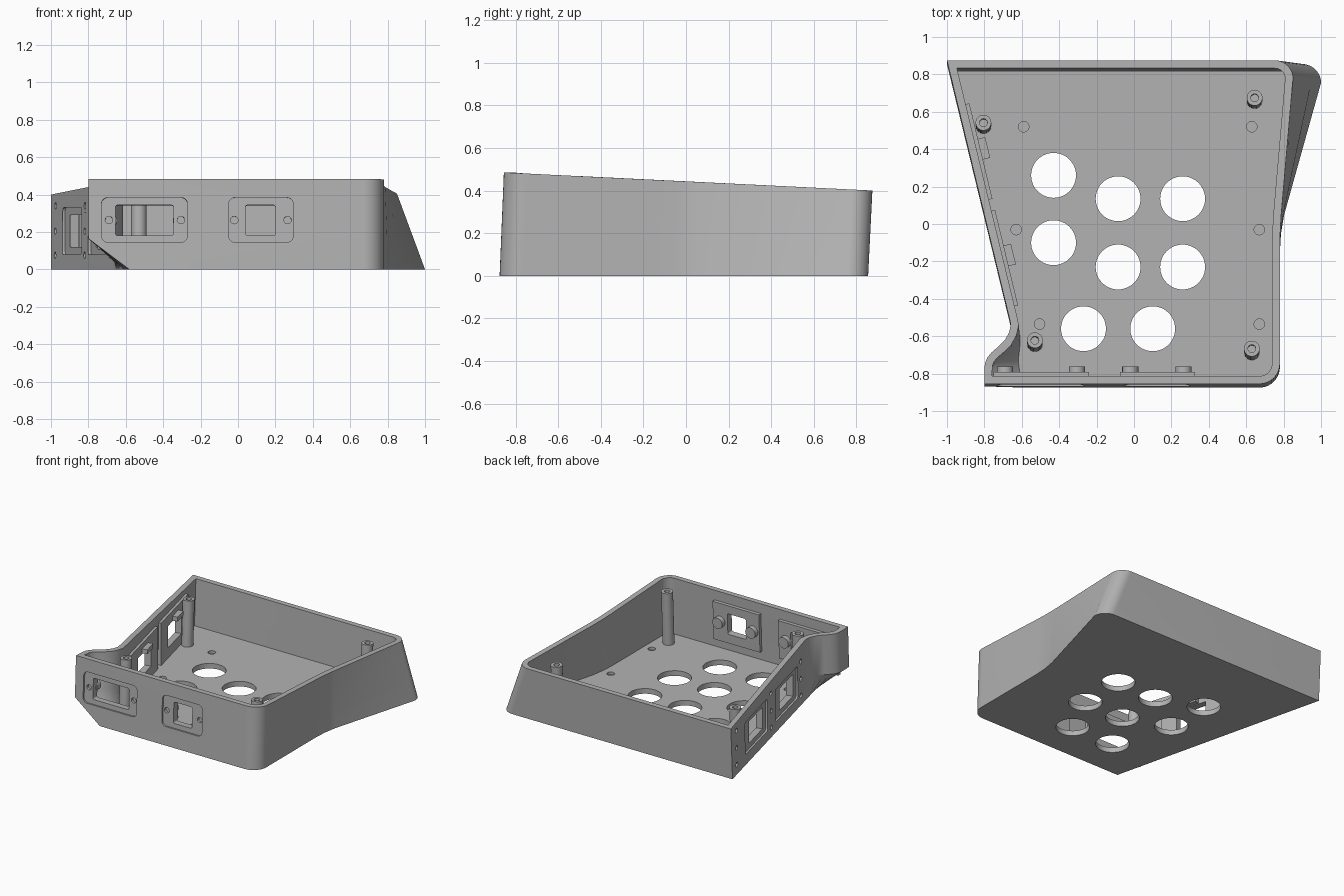
import bpy, bmesh, math
from mathutils import Matrix, Vector

if "Cube" in bpy.data.objects:
    bpy.data.objects.remove(bpy.data.objects["Cube"], do_unlink=True)

grey = bpy.data.materials.new("plain grey")
grey.use_nodes = True
grey.diffuse_color = (0.45, 0.45, 0.45, 1)
grey.node_tree.nodes["Principled BSDF"].inputs["Base Color"].default_value = grey.diffuse_color

TILT = Matrix.Rotation(-0.046, 4, 'X')
WALL, FLOOR, BULGE = 0.042, 0.04, 0.34


def finish(name, bm, matrix=Matrix()):
    bmesh.ops.recalc_face_normals(bm, faces=bm.faces)
    mesh = bpy.data.meshes.new(name)
    bm.transform(matrix)
    bm.to_mesh(mesh)
    bm.free()
    mesh.materials.append(grey)
    obj = bpy.data.objects.new(name, mesh)
    bpy.context.collection.objects.link(obj)
    return obj


def slab(name, frame, u, z, v, radius=0):
    """Box in a wall frame: u along the wall, v inward, z up."""
    bm = bmesh.new()
    bmesh.ops.create_cube(bm, size=1)
    for p in bm.verts:
        p.co = [(a + b) / 2 + c * (b - a) for c, (a, b) in zip(p.co, (u, v, z))]
    if radius:
        edges = [e for e in bm.edges if abs(e.verts[0].co.y - e.verts[1].co.y) > 1e-4]
        bmesh.ops.bevel(bm, geom=edges, offset=radius, segments=5, profile=0.5, affect='EDGES')
    return finish(name, bm, frame)


def rod(name, frame, radius, low, high, segments=32):
    """Cylinder along the local z of its frame."""
    bm = bmesh.new()
    bmesh.ops.create_cone(bm, cap_ends=True, segments=segments, radius1=radius, radius2=radius,
                          depth=high - low, matrix=Matrix.Translation((0, 0, (low + high) / 2)))
    return finish(name, bm, frame)


def wall_rod(name, frame, u, z, radius, low, high):
    spin = Matrix.Translation((u, 0, z)) @ Matrix.Rotation(-math.pi / 2, 4, 'X')
    return rod(name, frame @ spin, radius, low, high, 20)


def carve(target, cutters):
    for cutter in cutters:
        mod = target.modifiers.new("cut", 'BOOLEAN')
        mod.operation, mod.solver, mod.object = 'DIFFERENCE', 'EXACT', cutter
    bpy.context.view_layer.update()
    graph = bpy.context.evaluated_depsgraph_get()
    mesh = bpy.data.meshes.new_from_object(target.evaluated_get(graph))
    target.modifiers.clear()
    target.data = mesh


# --- Shell outline: (bottom x, bottom y, top x, top y, belongs to side bulge)
def left_x(y):
    return -1 + 0.241 * (0.865 - y)


def arc(cx, cy, r, start):
    return [(cx + r * math.cos(a), cy + r * math.sin(a))
            for a in (math.radians(start + 90 * i / 10) for i in range(11))]


outline = [(-1, 0.855, -1, 0.875, False)]
bulge = [(-0.667, -0.5), (-0.659, -0.54), (-0.668, -0.58), (-0.69, -0.62), (-0.725, -0.655),
         (-0.76, -0.685), (-0.785, -0.715), (-0.797, -0.745), (-0.8, -0.78), (-0.8, -0.855)]
for x, y in bulge:
    outline.append((left_x(y - 0.02), y - 0.02, x, y, True))
outline += [(x, y - 0.02, x, y, False) for x, y in arc(0.67, -0.745, 0.11, -90)]
outline += [(0.78, -0.15, 0.78, -0.13, False), (0.786, -0.05, 0.782, -0.04, False),
            (0.803, 0.05, 0.787, 0.05, False)]
for (bx, by), (tx, ty) in zip(arc(0.9, 0.755, 0.1, 0), arc(0.752, 0.777, 0.098, 0)):
    outline.append((bx, by, tx, ty, False))


def top_z(y):
    return 0.443 - 0.049 * y


def ring(f, inset=0, level=None):
    pts = []
    for bx, by, tx, ty, is_bulge in outline:
        g = min(f / BULGE, 1) if is_bulge else f
        pts.append(Vector((bx + (tx - bx) * g, by + (ty - by) * f)))
    out = []
    for i, p in enumerate(pts):
        a = (p - pts[i - 1]).normalized()
        b = (pts[(i + 1) % len(pts)] - p).normalized()
        n1, n2 = Vector((-a.y, a.x)), Vector((-b.y, b.x))
        q = p + (n1 + n2) * (inset / (1 + n1.dot(n2)))
        out.append((q.x, q.y, f * top_z(p.y) if level is None else level))
    return out


bm = bmesh.new()
rings = [ring(0), ring(BULGE), ring(1), ring(1, WALL), ring(BULGE + 0.05, WALL), ring(0.09, WALL, FLOOR)]
loops = [[bm.verts.new(p) for p in r] for r in rings]
for lo, hi in zip(loops, loops[1:]):
    for i in range(len(lo)):
        j = (i + 1) % len(lo)
        bm.faces.new((lo[i], lo[j], hi[j], hi[i]))
bm.faces.new(loops[0])
bm.faces.new(loops[-1])
shell = finish("case_shell", bm)

# --- Floor vents and shallow floor dimples
cutters, parts = [], []
for x, y in [(-0.43, 0.26), (-0.43, -0.1), (-0.085, 0.135), (-0.085, -0.23),
             (0.26, 0.135), (0.26, -0.23), (-0.27, -0.56), (0.1, -0.56)]:
    cutters.append(rod("vent_cutter", Matrix.Translation((x, y, 0)), 0.12, -0.1, 0.1, 48))
for x, y in [(-0.59, 0.52), (0.63, 0.52), (-0.63, -0.03), (0.67, -0.03), (-0.505, -0.535), (0.67, -0.535)]:
    cutters.append(rod("dimple_cutter", Matrix.Translation((x, y, 0)), 0.028, 0.02, 0.1, 24))

# --- Front wall ports: recess, opening, screw holes, backing plate, bosses
front = Matrix.Translation((0, -0.875, 0)) @ TILT
for u0, u1, o0, o1, screws, plate_u in [
        (-0.73, -0.27, -0.655, -0.345, (-0.69, -0.305), (-0.75, -0.24)),
        (-0.05, 0.295, 0.04, 0.2, (-0.02, 0.265), (-0.075, 0.325))]:
    opening = slab("opening_cutter", front, (o0, o1), (0.182, 0.345), (-0.1, 0.2), 0.012)
    cutters += [opening, slab("recess_cutter", front, (u0, u1), (0.145, 0.385), (-0.1, 0.012), 0.035)]
    plate = slab("front_port_plate", front, plate_u, (0.11, 0.41), (0.035, 0.065))
    carve(plate, [opening])
    parts.append(plate)
    for u in screws:
        cutters.append(wall_rod("screw_cutter", front, u, 0.265, 0.02, -0.05, 0.033))
        parts.append(wall_rod("front_port_boss", front, u, 0.265, 0.043, 0.05, 0.1))

# --- Left-hand slanted wall ports
slant = math.atan2(-1, 0.241)
side = Matrix.Translation((-1, 0.865, 0)) @ Matrix.Rotation(slant, 4, 'Z')


def span(y_back, y_front):
    return tuple((0.865 - y) * 1.029 for y in (y_back, y_front))


for shift in (0, -0.57):
    opening = slab("opening_cutter", side, span(0.5 + shift, 0.25 + shift), (0.12, 0.29), (-0.1, 0.2))
    recess = slab("recess_cutter", side, span(0.61 + shift, 0.19 + shift), (0.08, 0.33), (-0.1, 0.015), 0.02)
    cutters += [opening, recess]
    plate = slab("side_port_plate", side, span(0.63 + shift, 0.12 + shift), (0.03, 0.37), (0.035, 0.065))
    carve(plate, [opening])
    parts.append(plate)
    parts.append(slab("side_port_tab", side, span(0.44 + shift, 0.33 + shift), (0.295, 0.33), (0.05, 0.105)))
for y in (0.77, 0.12, -0.44):
    for z in (0.075, 0.205, 0.34):
        cutters.append(wall_rod("screw_cutter", side, span(y, y)[0], z, 0.018, -0.05, 0.033))

carve(shell, cutters)
for cutter in cutters:
    bpy.data.objects.remove(cutter, do_unlink=True)

# --- Hollow screw posts, leaning square to the sloping rim
for x, y in [(0.645, 0.657), (-0.805, 0.524), (-0.53, -0.642), (0.63, -0.687)]:
    h = top_z(y) - 0.025
    profile = [(0.042, 0.02), (0.042, h), (0.021, h), (0.021, h - 0.08), (0, h - 0.08)]
    bm = bmesh.new()
    verts = [bm.verts.new((r, 0, z)) for r, z in profile]
    edges = [bm.edges.new(pair) for pair in zip(verts, verts[1:])]
    bmesh.ops.spin(bm, geom=verts + edges, cent=(0, 0, 0), axis=(0, 0, 1), angle=math.tau, steps=28)
    bmesh.ops.remove_doubles(bm, verts=bm.verts, dist=1e-4)
    parts.append(finish("screw_post", bm, Matrix.Translation((x, y, 0)) @ TILT))

# --- Smooth shading with crisp edges
bpy.ops.object.select_all(action='DESELECT')
for obj in [shell] + parts:
    obj.select_set(True)
bpy.context.view_layer.objects.active = shell
bpy.ops.object.shade_smooth_by_angle(angle=math.radians(30))
